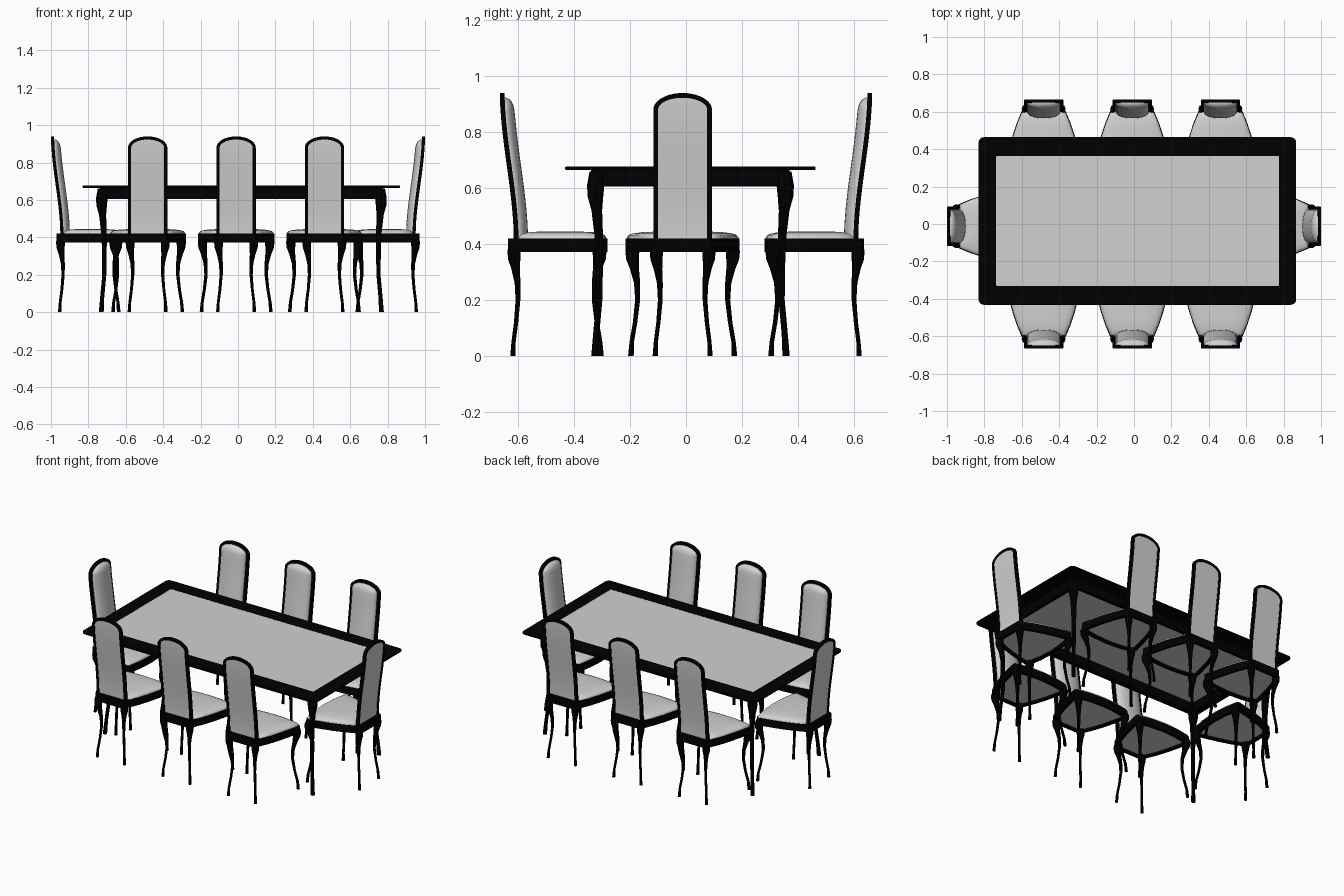
import bpy
import bmesh
import math
from mathutils import Vector

cube = bpy.data.objects.get("Cube")
if cube:
    bpy.data.objects.remove(cube)


def material(name, value, rough):
    m = bpy.data.materials.new(name)
    m.use_nodes = True
    colour = (value, value, value, 1)
    m.diffuse_color = colour
    bsdf = m.node_tree.nodes["Principled BSDF"]
    bsdf.inputs["Base Color"].default_value = colour
    bsdf.inputs["Roughness"].default_value = rough
    return m


BLACK = material("black wood", 0, 0.5)
GREY = material("grey fabric", 0.64, 0.7)


def loft(name, loops, mat, ring=False, angle=40):
    """Skin a row of closed loops; ring joins last to first, otherwise cap."""
    bm = bmesh.new()
    rows = [[bm.verts.new(p) for p in loop] for loop in loops]
    n = len(rows[0])
    pairs = list(zip(rows, rows[1:]))
    if ring:
        pairs.append((rows[-1], rows[0]))
    for a, b in pairs:
        for i in range(n):
            j = (i + 1) % n
            bm.faces.new((a[i], a[j], b[j], b[i]))
    if not ring:
        bm.faces.new(rows[0])
        bm.faces.new(rows[-1])
    bmesh.ops.recalc_face_normals(bm, faces=bm.faces)
    mesh = bpy.data.meshes.new(name)
    bm.to_mesh(mesh)
    bm.free()
    mesh.materials.append(mat)
    ob = bpy.data.objects.new(name, mesh)
    bpy.context.collection.objects.link(ob)
    bpy.ops.object.select_all(action='DESELECT')
    ob.select_set(True)
    bpy.context.view_layer.objects.active = ob
    bpy.ops.object.shade_smooth_by_angle(angle=math.radians(angle))
    return ob


def leg(name, x, y, sx, sy, sections):
    """Curved leg: each section is height, outward offset, radius."""
    loops = []
    for z, out, r in sections:
        loops.append([(x + sx * out + r * math.cos(k * math.pi / 4),
                       y + sy * out + r * math.sin(k * math.pi / 4), z)
                      for k in range(8)])
    return loft(name, loops, BLACK)


def round_rect(hx, hy, r, z):
    pts = []
    for q, (sx, sy) in enumerate([(1, 1), (-1, 1), (-1, -1), (1, -1)]):
        for k in range(5):
            a = (q + k / 4) * math.pi / 2
            pts.append((TX + sx * (hx - r) + r * math.cos(a),
                        TY + sy * (hy - r) + r * math.sin(a), z))
    return pts


# Table
TX, TY = 0.018, 0.016
loft("table_top_border", [round_rect(0.757, 0.347, 0.004, 0.677),
                          round_rect(0.846, 0.445, 0.025, 0.677),
                          round_rect(0.849, 0.448, 0.028, 0.675),
                          round_rect(0.849, 0.448, 0.028, 0.667),
                          round_rect(0.844, 0.443, 0.025, 0.664),
                          round_rect(0.745, 0.338, 0.004, 0.664)],
     BLACK, ring=True, angle=25)
loft("table_panel", [round_rect(0.758, 0.348, 0.004, 0.666),
                     round_rect(0.758, 0.348, 0.004, 0.6765)], GREY)
loft("table_apron", [round_rect(0.757, 0.355, 0.015, 0.665),
                     round_rect(0.757, 0.355, 0.015, 0.606),
                     round_rect(0.735, 0.333, 0.004, 0.606),
                     round_rect(0.735, 0.333, 0.004, 0.665)], BLACK, ring=True)
TABLE_LEG = [(0.66, 0, 0.026), (0.61, 0.004, 0.031), (0.57, 0.005, 0.028),
             (0.52, 0, 0.019), (0.4, -0.009, 0.014), (0.2, -0.009, 0.011),
             (0.08, 0.002, 0.011), (0, 0.007, 0.013)]
for sx in (-1, 1):
    for sy in (-1, 1):
        leg("table_leg", TX + sx * 0.742, TY + sy * 0.335, sx, sy, TABLE_LEG)

# Chair seat, with the chair back towards +y
HALF_SEAT = [(0.1, 0.636), (0.118, 0.602), (0.144, 0.54), (0.167, 0.47),
             (0.19, 0.38), (0.204, 0.315), (0.19, 0.303), (0.1, 0.287)]
OUTLINE = HALF_SEAT + [(0, 0.281)] + [(-x, y) for x, y in reversed(HALF_SEAT)]


def seat_loop(scale, z):
    return [(x * scale, 0.46 + (y - 0.46) * scale, z) for x, y in OUTLINE]


def cushion_loop(scale, z):
    """Seat outline cut short in front of the chair back."""
    return [(x, min(y, 0.46 + 0.14 * scale), z)
            for x, y, z in seat_loop(scale, z)]


chair = [
    loft("seat_frame", [seat_loop(1, 0.42), seat_loop(1, 0.372),
                        seat_loop(0.88, 0.372), seat_loop(0.88, 0.42)],
         BLACK, ring=True, angle=25),
    loft("seat_board", [seat_loop(0.89, 0.385), seat_loop(0.89, 0.417)], GREY),
    loft("seat_cushion", [cushion_loop(0.985, 0.415), cushion_loop(0.975, 0.425),
                          cushion_loop(0.945, 0.432), cushion_loop(0.88, 0.437),
                          cushion_loop(0.72, 0.442), cushion_loop(0.4, 0.445)],
         GREY, angle=60)]


# Chair back: straight rails, rounded crest, S-curved lean
def lean(z):
    t = min(1, max(0, (z - 0.42) / 0.52))
    return 0.615 + 0.05 * (0.12 * t + 0.88 * t * t * (3 - 2 * t))


def half_arch(inset):
    hw, spring, rise = 0.105 - inset, 0.88, 0.06 - inset
    pts = [(hw, 0.4 + (spring - 0.4) * k / 12) for k in range(12)]
    for k in range(11):
        a = k / 10 * math.pi / 2
        pts.append((hw * math.cos(a), spring + rise * math.sin(a)))
    return pts


def full_arch(inset):
    half = half_arch(inset)
    return half + [(-x, z) for x, z in reversed(half[:-1])]


sections = []
for (ox, oz), (ix, iz) in zip(full_arch(0), full_arch(0.017)):
    sections.append([(ox, lean(oz) + 0.001, oz), (ox, lean(oz) - 0.016, oz),
                     (ix, lean(iz) - 0.016, iz), (ix, lean(iz) + 0.001, iz)])
chair.append(loft("back_frame", sections, BLACK))

STEPS = [-1, -0.97, -0.9, -0.75, -0.5, -0.25, 0, 0.25, 0.5, 0.75, 0.9, 0.97, 1]
rows = []
for x, z in half_arch(0.016)[:-1] + [(0.004, 0.9238)]:
    crest = max(0, (z - 0.8) / 0.124)
    puff = math.sqrt(max(0, 1 - crest ** 6))
    front = [(x * u, lean(z) - 0.014 - 0.036 * puff
              * math.sqrt(1 - abs(u) ** 2.3), z) for u in STEPS]
    rear = [(x * u, lean(z) - 0.002, z) for u in reversed(STEPS)]
    rows.append(front + rear)
chair.append(loft("back_cushion", rows, GREY, angle=50))

# Chair legs
CHAIR_LEG = [(0.4, 0, 0.02), (0.375, 0.003, 0.025), (0.345, 0.002, 0.023),
             (0.31, -0.005, 0.016), (0.26, -0.014, 0.011), (0.2, -0.016, 0.009),
             (0.12, -0.007, 0.008), (0.05, 0.005, 0.008), (0, 0.008, 0.01)]
BACK_LEG = [(z, out * 0.75, r * 0.95) for z, out, r in CHAIR_LEG]
for s in (-1, 1):
    chair.append(leg("chair_front_leg", s * 0.177, 0.312, s, -1, CHAIR_LEG))
    chair.append(leg("chair_back_leg", s * 0.092, 0.613, s, 1, BACK_LEG))

# Three chairs along each side and one at each end
places = [(x, 0, a) for x in (-0.483, -0.01, 0.462) for a in (0, math.pi)]
places += [(s * 0.334, -0.012, -s * math.pi / 2) for s in (-1, 1)]
for number, (x, y, a) in enumerate(places):
    for part in chair:
        ob = part if number == 0 else part.copy()
        if number:
            bpy.context.collection.objects.link(ob)
        ob.location = Vector((x, y, 0))
        ob.rotation_euler = (0, 0, a)
